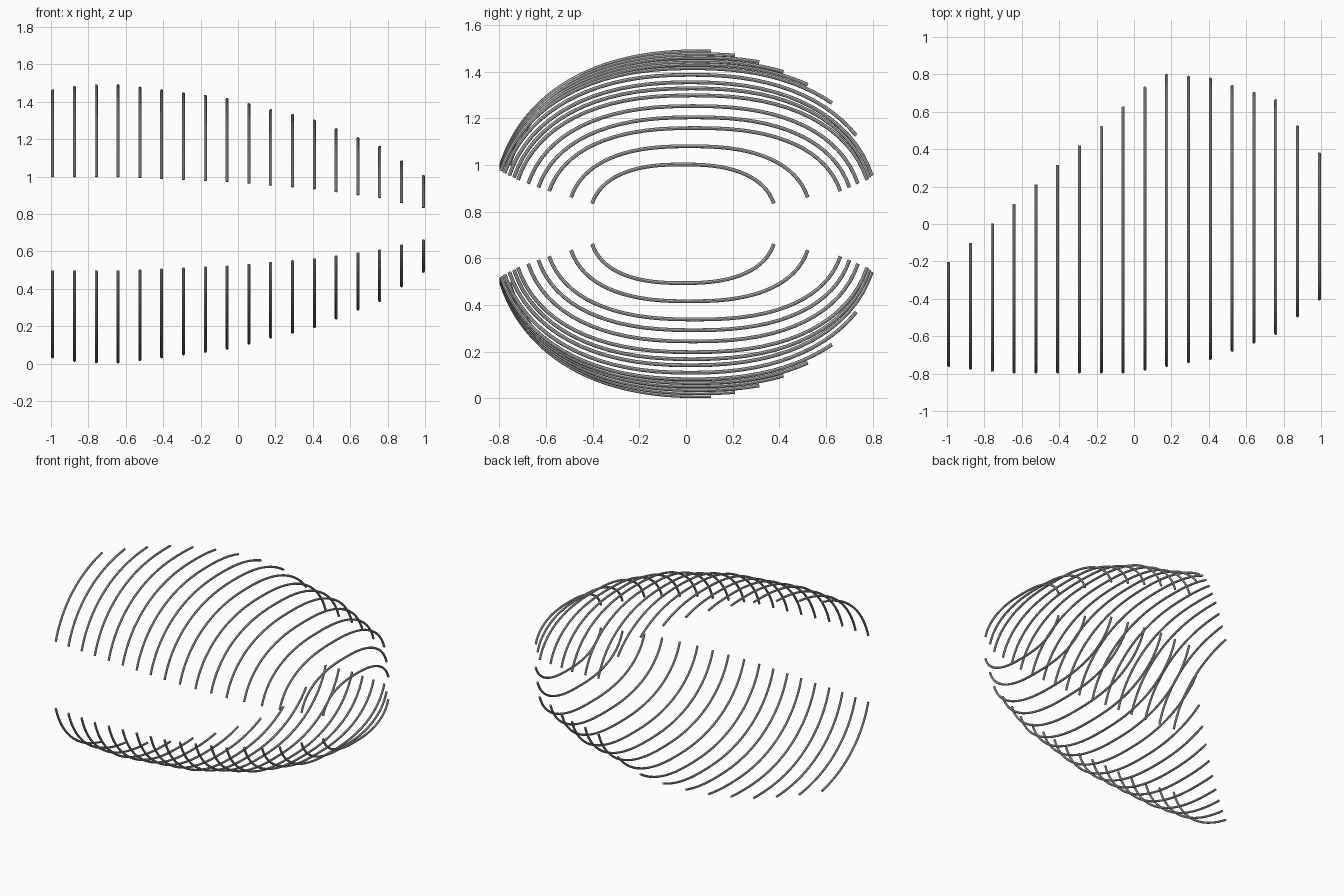
import bpy
from math import sin, cos, asin, acos, pi, copysign

cube = bpy.data.objects.get("Cube")
if cube:
    bpy.data.objects.remove(cube, do_unlink=True)

# One metal grey for every rib
grey = bpy.data.materials.new("metal_grey")
grey.use_nodes = True
colour = (0.55, 0.55, 0.55, 1)
grey.diffuse_color = colour
grey.node_tree.nodes["Principled BSDF"].inputs["Base Color"].default_value = colour

RADIUS = 0.008       # rod thickness
MIDDLE = 0.748       # mirror plane between the upper and lower shells
END_RATIO = 0.34     # rib ends stop at this share of the shell height
STEPS = 32

# Shell outline, one entry per rib from right to left
front_edge = [.757, .772, .782, .792, .792, .792, .792, .792, .792,
              .777, .757, .737, .72, .676, .632, .586, .492, .402]
height = [.739, .739, .739, .739, .726, .712, .696, .682, .666,
          .638, .606, .58, .55, .504, .456, .41, .332, .254]
back_edge = [.796, .786, .776, .736, .70, .661, .521, .376]   # uncut ribs only
COUNT = len(height)
CUT = COUNT - len(back_edge)    # ribs before this are trimmed by a diagonal


def signed_power(value, exponent):
    return copysign(abs(value) ** exponent, value)


def rib_profile(i):
    """Arch of rib i as (y, height above the middle plane) pairs."""
    n = 2.3 + 0.2 * min(max((i - CUT + 1) / 7, 0), 1)
    start = asin(END_RATIO ** (n / 2))
    end_cos = cos(start) ** (2 / n)
    front = front_edge[i]
    if i < CUT:
        centre = 0.02 + 0.008 * (CUT - 1 - i)
        half = (front + centre) / end_cos
        back = -0.205 + 0.1038 * i
        stop = acos(signed_power((centre - back) / half, n / 2))
    else:
        back = back_edge[i - CUT]
        centre = (back - front) / 2
        half = (back + front) / 2 / end_cos
        stop = pi - start
    points = []
    for k in range(STEPS + 1):
        t = start + (stop - start) * k / STEPS
        points.append((centre - half * signed_power(cos(t), 2 / n),
                       height[i] * sin(t) ** (2 / n)))
    return points


def make_rod(name, points):
    """Round rod with closed ends along a path."""
    curve = bpy.data.curves.new(name, "CURVE")
    curve.dimensions = "3D"
    curve.bevel_depth = RADIUS
    curve.bevel_resolution = 2
    curve.use_fill_caps = True
    spline = curve.splines.new("POLY")
    spline.points.add(len(points) - 1)
    for target, point in zip(spline.points, points):
        target.co = (*point, 1)
    curve.materials.append(grey)
    rod = bpy.data.objects.new(name, curve)
    bpy.context.collection.objects.link(rod)
    bpy.ops.object.select_all(action="DESELECT")
    rod.select_set(True)
    bpy.context.view_layer.objects.active = rod
    bpy.ops.object.convert(target="MESH")
    bpy.ops.object.shade_smooth_by_angle()


# Upper shell ribs and their mirrored lower partners
for i in range(COUNT):
    x = 0.991 * (2 * i / (COUNT - 1) - 1)
    profile = rib_profile(i)
    for shell, side in (("upper", 1), ("lower", -1)):
        make_rod(f"{shell}_rib_{i + 1}",
                 [(x, y, MIDDLE + side * z) for y, z in profile])
